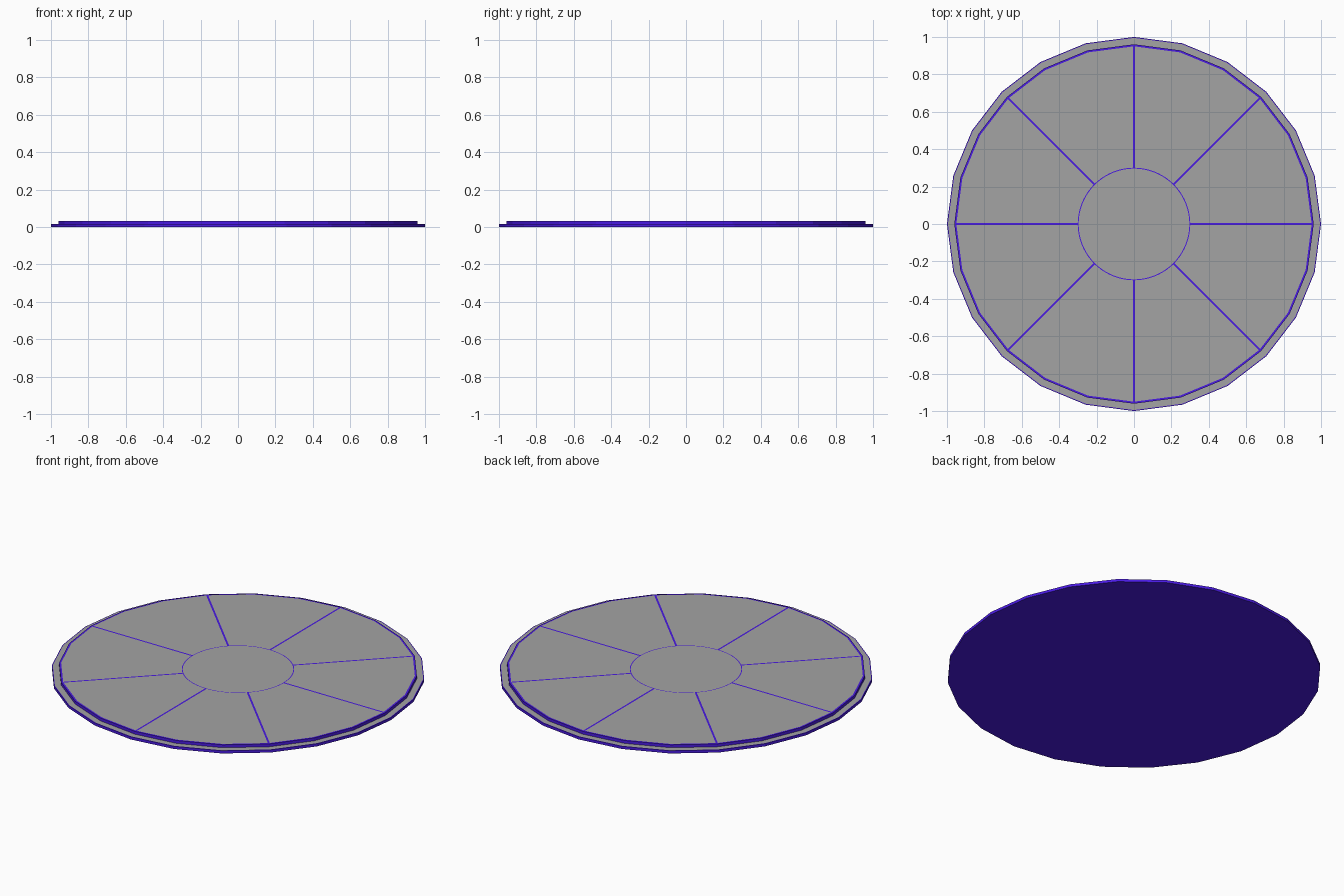
import bpy, bmesh, math

if "Cube" in bpy.data.objects:
    bpy.data.objects.remove(bpy.data.objects["Cube"])

SIDES, SECTORS, STEPS = 24, 8, 9
LOW_TOP, HIGH_TOP = 0.016, 0.033
HALF_LINE = 0.0052          # half width of the radial lines
VIOLET, GREY, SECTOR = 0, 1, 2


def material(name, colour):
    m = bpy.data.materials.new(name)
    m.diffuse_color = (*colour, 1.0)
    m.use_nodes = True
    m.node_tree.nodes["Principled BSDF"].inputs["Base Color"].default_value = m.diffuse_color
    return m


MATS = [material("violet", (0.068, 0.0105, 0.77)),
        material("grey", (0.37, 0.37, 0.37))]


def ring_points(r, z, is_round):
    """One ring of points; the three first of each sector frame a radial line."""
    pts, span, step = [], 2 * math.pi / SECTORS, 2 * math.pi / SIDES
    d = HALF_LINE / r
    for s in range(SECTORS):
        offsets = [-d, 0, d] + [span * k / STEPS for k in range(1, STEPS)]
        for o in offsets:
            a = s * span + o
            rr = r
            if not is_round:    # follow the straight sides of the outline
                rr = r * math.cos(step / 2) / math.cos(a % step - step / 2)
            pts.append((rr * math.cos(a), rr * math.sin(a), z))
    return pts


def loft(name, rings, bands, cap_start=None, cap_end=None):
    """Skin consecutive rings (radius, z, round); bands gives each one's colour."""
    bm = bmesh.new()
    loops = [[bm.verts.new(p) for p in ring_points(*r)] for r in rings]
    cols = STEPS + 2
    for lo, hi, band in zip(loops, loops[1:], bands):
        n = len(lo)
        for i in range(n):
            j = (i + 1) % n
            f = bm.faces.new((lo[i], lo[j], hi[j], hi[i]))
            if band == SECTOR:
                f.material_index = VIOLET if i % cols < 2 else GREY
            else:
                f.material_index = band
    if cap_start is not None:
        bm.faces.new(loops[0][::-1]).material_index = cap_start
    if cap_end is not None:
        bm.faces.new(loops[-1]).material_index = cap_end
    me = bpy.data.meshes.new(name)
    bm.to_mesh(me)
    bm.free()
    for m in MATS:
        me.materials.append(m)
    ob = bpy.data.objects.new(name, me)
    bpy.context.collection.objects.link(ob)
    return ob


# Base: underside, edge wall, thin violet border, grey ledge
loft("base_disc",
     [(1.0, 0, False), (1.0, LOW_TOP, False),
      (0.995, LOW_TOP, False), (0.961, LOW_TOP, False)],
     [VIOLET, VIOLET, GREY], cap_start=VIOLET)

# Upper disc: wall, violet rim, grey sectors with violet lines, hub line, hub
loft("upper_disc",
     [(0.961, LOW_TOP, False), (0.961, HIGH_TOP, False),
      (0.950, HIGH_TOP, False), (0.301, HIGH_TOP, True),
      (0.296, HIGH_TOP, True)],
     [VIOLET, VIOLET, SECTOR, VIOLET], cap_end=GREY)
